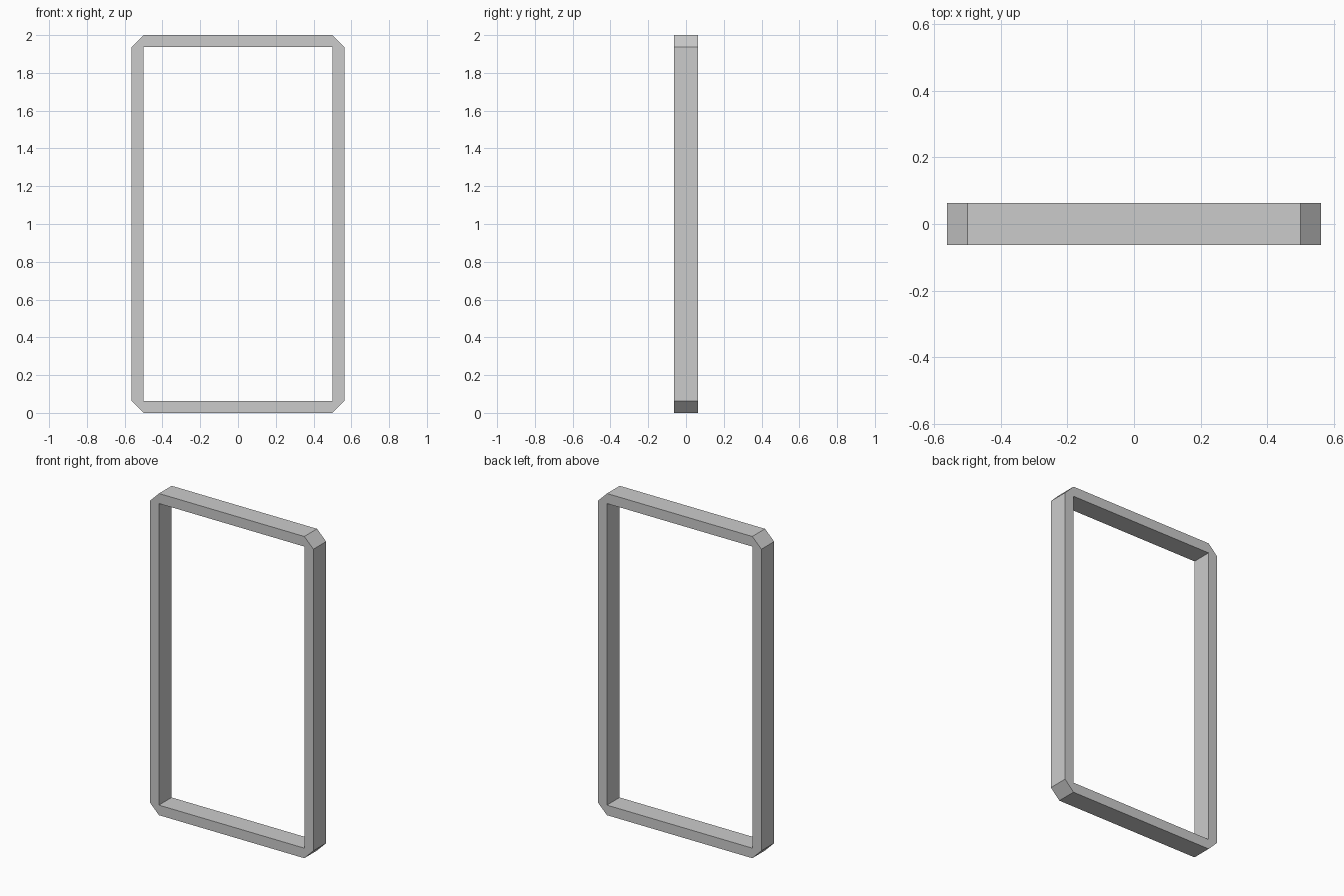
import bpy, bmesh
from mathutils import Vector

if "Cube" in bpy.data.objects:
    bpy.data.objects.remove(bpy.data.objects["Cube"])

HALF_W, HEIGHT, T = 0.5625, 2.0, 0.0625   # outer half width, height, bar thickness
HALF_D = 0.0625                           # half depth
mid = HEIGHT / 2

bm = bmesh.new()

# Flat front outline: inner corner plus the two ends of its outer chamfer
corners = []
for sx, sz in ((-1, -1), (1, -1), (1, 1), (-1, 1)):
    ix, iz = sx * (HALF_W - T), mid + sz * (mid - T)
    inner = bm.verts.new((ix, -HALF_D, iz))
    on_side = bm.verts.new((sx * HALF_W, -HALF_D, iz))
    on_end = bm.verts.new((ix, -HALF_D, mid + sz * mid))
    # order the chamfer ends counter-clockwise
    first, last = (on_side, on_end) if sx * sz > 0 else (on_end, on_side)
    corners.append((inner, first, last))

# Chamfer triangles and straight bars
for i, (inner, first, last) in enumerate(corners):
    next_inner, next_first, _ = corners[(i + 1) % 4]
    bm.faces.new((inner, first, last))
    bm.faces.new((inner, last, next_first, next_inner))

# Depth: keep the front faces and extrude a copy to the back
front = bm.faces[:]
ext = bmesh.ops.extrude_face_region(bm, geom=front, use_keep_orig=True)
back = [g for g in ext["geom"] if isinstance(g, bmesh.types.BMVert)]
bmesh.ops.translate(bm, verts=back, vec=Vector((0, 2 * HALF_D, 0)))
bmesh.ops.recalc_face_normals(bm, faces=bm.faces[:])

mesh = bpy.data.meshes.new("frame")
bm.to_mesh(mesh)
bm.free()
bpy.context.collection.objects.link(bpy.data.objects.new("frame", mesh))
